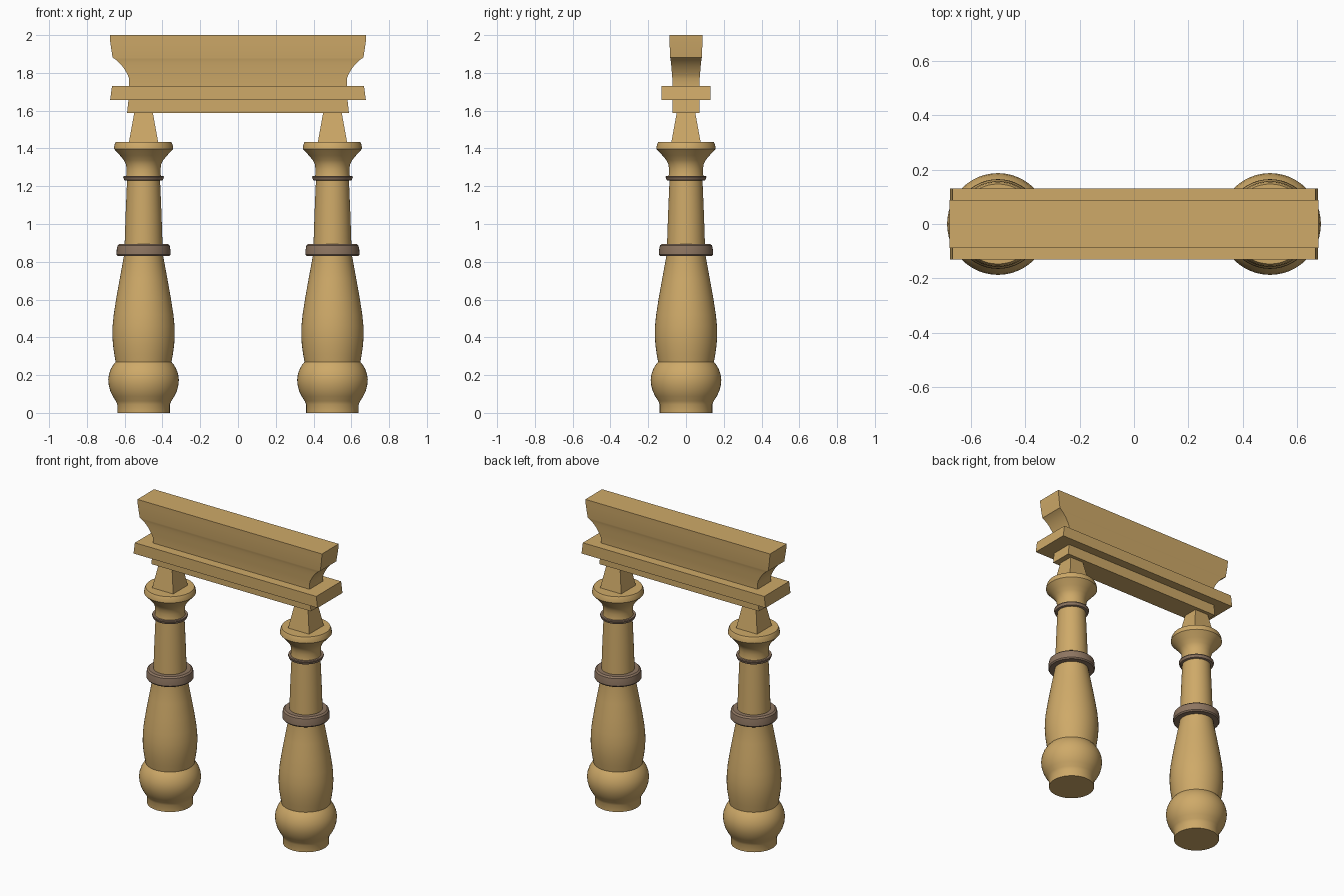
import bpy, bmesh, math

if "Cube" in bpy.data.objects:
    bpy.data.objects.remove(bpy.data.objects["Cube"])

def material(name, color):
    m = bpy.data.materials.new(name)
    m.diffuse_color = (*color, 1)
    m.use_nodes = True
    m.node_tree.nodes["Principled BSDF"].inputs["Base Color"].default_value = m.diffuse_color
    return m

WOOD = material("wood", (0.62, 0.40, 0.14))
BAND = material("dark_band", (0.27, 0.18, 0.12))

def finish(name, bm, mat, smooth=None):
    bmesh.ops.recalc_face_normals(bm, faces=bm.faces)
    me = bpy.data.meshes.new(name)
    bm.to_mesh(me)
    bm.free()
    ob = bpy.data.objects.new(name, me)
    bpy.context.collection.objects.link(ob)
    me.materials.append(mat)
    if smooth:
        bpy.ops.object.select_all(action='DESELECT')
        ob.select_set(True)
        bpy.context.view_layer.objects.active = ob
        bpy.ops.object.shade_smooth_by_angle(angle=math.radians(smooth))
    return ob

def loft(bm, rings):
    """Skin a stack of vertex rings and cap both ends."""
    vs = [[bm.verts.new(p) for p in r] for r in rings]
    n = len(vs[0])
    for a, b in zip(vs, vs[1:]):
        for i in range(n):
            j = (i + 1) % n
            bm.faces.new((a[i], a[j], b[j], b[i]))
    bm.faces.new(vs[0][::-1])
    bm.faces.new(vs[-1])

def turned(name, x, profile, mat, sides=48):
    bm = bmesh.new()
    loft(bm, [[(x + r * math.cos(2 * math.pi * i / sides),
                r * math.sin(2 * math.pi * i / sides), z)
               for i in range(sides)] for r, z in profile])
    return finish(name, bm, mat, 35)

def boxed(name, x, sections, mat, smooth=None):
    bm = bmesh.new()
    loft(bm, [[(x + sx * hx, sy * hy, z)
               for sx, sy in ((-1, -1), (1, -1), (1, 1), (-1, 1))]
              for hx, hy, z in sections])
    return finish(name, bm, mat, smooth)

# Turned profiles (radius, height)
LOWER = [(0.139, 0), (0.139, 0.045), (0.147, 0.063), (0.163, 0.088), (0.176, 0.115),
         (0.184, 0.145), (0.187, 0.175), (0.183, 0.205), (0.173, 0.233), (0.160, 0.255),
         (0.148, 0.27), (0.155, 0.31), (0.162, 0.36), (0.165, 0.41), (0.164, 0.46),
         (0.158, 0.52), (0.144, 0.61), (0.126, 0.71), (0.104, 0.83), (0.104, 0.86)]
BIG_RING = [(0.137, 0.83), (0.143, 0.838), (0.142, 0.865), (0.138, 0.886), (0.128, 0.895)]
SHAFT = [(0.102, 0.85), (0.100, 0.90), (0.095, 1.05), (0.087, 1.24)]
SMALL_RING = [(0.098, 1.23), (0.102, 1.232), (0.108, 1.248), (0.106, 1.254)]
CAPITAL = [(0.095, 1.24), (0.091, 1.26), (0.090, 1.29), (0.093, 1.315), (0.104, 1.338),
           (0.124, 1.362), (0.145, 1.385), (0.157, 1.398), (0.154, 1.42), (0.147, 1.435)]

# Two columns
for side, x in (("left", -0.5), ("right", 0.5)):
    turned(side + "_lower_column", x, LOWER, WOOD)
    turned(side + "_large_band", x, BIG_RING, BAND)
    turned(side + "_upper_shaft", x, SHAFT, WOOD)
    turned(side + "_small_band", x, SMALL_RING, BAND)
    turned(side + "_capital", x, CAPITAL, WOOD)
    boxed(side + "_tapered_block", x, [(0.078, 0.078, 1.43), (0.049, 0.049, 1.59)], WOOD)

# Stacked beam: base strip, wide ledge, coved cornice
boxed("base_strip", 0, [(0.587, 0.072, 1.588), (0.58, 0.072, 1.657)], WOOD)
boxed("wide_ledge", 0, [(0.677, 0.131, 1.657), (0.667, 0.131, 1.731)], WOOD)
boxed("cornice", 0, [(0.576, 0.071, 1.731), (0.576, 0.072, 1.768), (0.584, 0.074, 1.790),
                     (0.598, 0.076, 1.815), (0.614, 0.078, 1.838), (0.632, 0.080, 1.857),
                     (0.650, 0.082, 1.872), (0.664, 0.084, 1.881), (0.676, 0.087, 1.96),
                     (0.679, 0.088, 2.0)], WOOD, 30)
